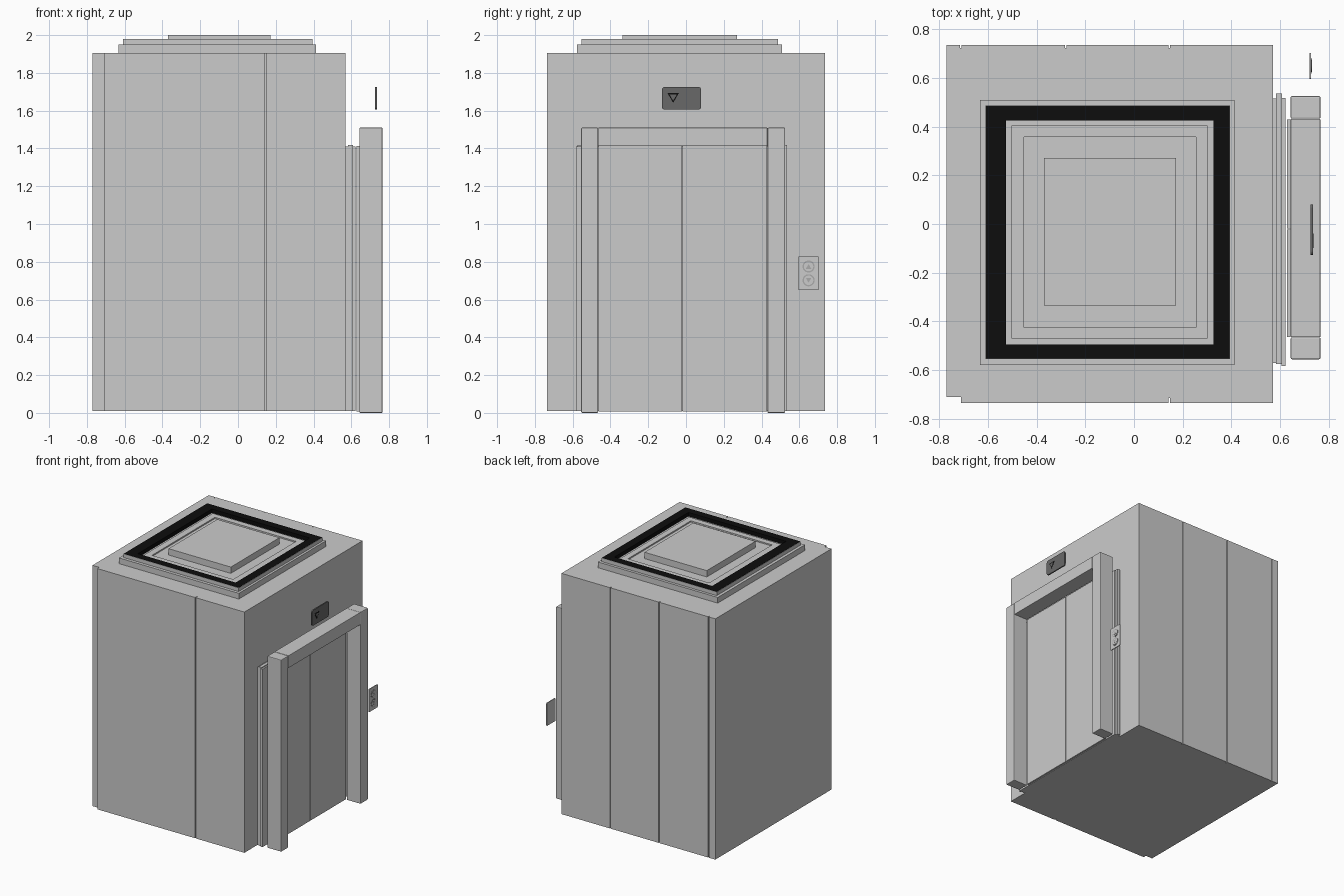
import bpy, bmesh, math
from mathutils import Matrix

if "Cube" in bpy.data.objects:
    bpy.data.objects.remove(bpy.data.objects["Cube"])


def material(name, v):
    m = bpy.data.materials.new(name)
    m.diffuse_color = (v, v, v, 1)
    m.use_nodes = True
    m.node_tree.nodes["Principled BSDF"].inputs["Base Color"].default_value = m.diffuse_color
    return m


BLACK = material("black_trim", 0.004)
DARK = material("dark_glass", 0.14)
MID = material("button_grey", 0.4)


def finish(name, bm, mat=None, bevel=0):
    bmesh.ops.recalc_face_normals(bm, faces=bm.faces)
    me = bpy.data.meshes.new(name)
    bm.to_mesh(me)
    bm.free()
    ob = bpy.data.objects.new(name, me)
    bpy.context.collection.objects.link(ob)
    if mat:
        me.materials.append(mat)
    if bevel:
        mod = ob.modifiers.new("bevel", 'BEVEL')
        mod.width = bevel
        mod.segments = 2
    return ob


def box(name, x, y, z, mat=None, bevel=0):
    bm = bmesh.new()
    size = [b - a for a, b in (x, y, z)]
    mid = [(a + b) / 2 for a, b in (x, y, z)]
    bmesh.ops.create_cube(bm, size=1, matrix=Matrix.Translation(mid) @ Matrix.Diagonal((*size, 1)))
    return finish(name, bm, mat, bevel)


def prism(name, pts, depth, mat=None):
    """Extrude a planar outline along the vector depth."""
    bm = bmesh.new()
    f = bm.faces.new([bm.verts.new(p) for p in pts])
    r = bmesh.ops.extrude_face_region(bm, geom=[f])
    verts = [v for v in r["geom"] if isinstance(v, bmesh.types.BMVert)]
    bmesh.ops.translate(bm, verts=verts, vec=depth)
    return finish(name, bm, mat)


def ring(name, outer, inner, z0, z1, mat=None):
    """Rectangular frame; outer and inner are (x0, x1, y0, y1)."""
    bm = bmesh.new()
    loops = []
    for (a, b, c, d), z in ((outer, z0), (outer, z1), (inner, z1), (inner, z0)):
        loops.append([bm.verts.new((x, y, z)) for x, y in ((a, c), (b, c), (b, d), (a, d))])
    for i in range(4):
        p, q = loops[i], loops[(i + 1) % 4]
        for k in range(4):
            n = (k + 1) % 4
            bm.faces.new((p[k], p[n], q[n], q[k]))
    return finish(name, bm, mat)


def disc(name, x, y, z, r, depth, mat=None):
    bm = bmesh.new()
    mat4 = Matrix.Translation((x + depth / 2, y, z)) @ Matrix.Rotation(math.pi / 2, 4, 'Y')
    bmesh.ops.create_cone(bm, cap_ends=True, segments=32, radius1=r, radius2=r, depth=depth, matrix=mat4)
    return finish(name, bm, mat)


def arrow(name, x, y, z, s, up, depth, mat):
    d = 1 if up else -1
    pts = [(x, y - s, z - d * s * 0.85), (x, y + s, z - d * s * 0.85), (x, y, z + d * s * 0.85)]
    return prism(name, pts, (depth, 0, 0), mat)


def rounded_plate(name, x, y, z, r, mat=None):
    pts = []
    corners = ((y[1] - r, z[1] - r), (y[0] + r, z[1] - r), (y[0] + r, z[0] + r), (y[1] - r, z[0] + r))
    for i, (cy, cz) in enumerate(corners):
        for k in range(5):
            a = math.pi / 2 * (i + k / 4)
            pts.append((x[0], cy + r * math.cos(a), cz + r * math.sin(a)))
    return prism(name, pts, (x[1] - x[0], 0, 0), mat)


# Cab shell: plan outline with panel grooves and one stepped rear corner
g = 0.003
plan = [(-0.77, -0.71), (-0.71, -0.71), (-0.71, -0.735)]
plan += [(0.145 - g, -0.735), (0.145 - g, -0.715), (0.145 + g, -0.715), (0.145 + g, -0.735)]
plan += [(0.57, -0.735), (0.57, 0.735)]
for gx in (0.145, -0.28, -0.71):
    plan += [(gx + g, 0.735), (gx + g, 0.722), (gx - g, 0.722), (gx - g, 0.735)]
plan += [(-0.77, 0.735)]
prism("cab_shell", [(x, y, 0.01) for x, y in plan], (0, 0, 1.895))

# Stepped roof with a black light trim
box("roof_base", (-0.632, 0.412), (-0.578, 0.508), (1.9, 1.95))
ring("roof_light_trim", (-0.607, 0.392, -0.552, 0.485), (-0.525, 0.326, -0.495, 0.425), 1.945, 1.98, BLACK)
ring("roof_trim_side", (-0.609, 0.394, -0.554, 0.487), (-0.605, 0.39, -0.55, 0.483), 1.945, 1.979)
ring("roof_inner_trim", (-0.502, 0.302, -0.47, 0.405), (-0.452, 0.255, -0.424, 0.358), 1.945, 1.96)
box("roof_cap", (-0.37, 0.172), (-0.335, 0.27), (1.945, 2.0))

# Inner cab door layers
box("cab_door_backing", (0.568, 0.59), (-0.57, 0.515), (0.01, 1.41))
box("cab_door_track", (0.583, 0.608), (-0.575, 0.535), (0.01, 1.417))
box("cab_door_front", (0.605, 0.621), (-0.583, 0.517), (0.01, 1.41))

# Sliding landing doors
box("door_left", (0.628, 0.642), (-0.463, -0.022), (0.008, 1.412))
box("door_right", (0.628, 0.642), (-0.018, 0.428), (0.008, 1.412))

# Door surround
for name, y in (("left_post", (-0.555, -0.465)), ("right_post", (0.432, 0.525))):
    box(name, (0.643, 0.765), y, (0, 1.51), bevel=0.005)
box("lintel", (0.643, 0.765), (-0.464, 0.431), (1.412, 1.51), bevel=0.003)

# Floor display with a down arrow
rounded_plate("display", (0.725, 0.735), (-0.127, 0.08), (1.605, 1.726), 0.015, DARK)
arrow("display_arrow_outline", 0.735, -0.068, 1.667, 0.03, False, 0.001, BLACK)
arrow("display_arrow", 0.735, -0.068, 1.669, 0.019, False, 0.002, DARK)

# Call panel with up and down buttons
rounded_plate("call_panel", (0.72, 0.726), (0.595, 0.702), (0.65, 0.83), 0.006)
for label, z, up in (("up", 0.775, True), ("down", 0.702, False)):
    disc(label + "_button_rim", 0.726, 0.649, z, 0.032, 0.002, MID)
    disc(label + "_button", 0.726, 0.649, z, 0.025, 0.004)
    arrow(label + "_arrow", 0.73, 0.649, z, 0.015, up, 0.001, MID)
